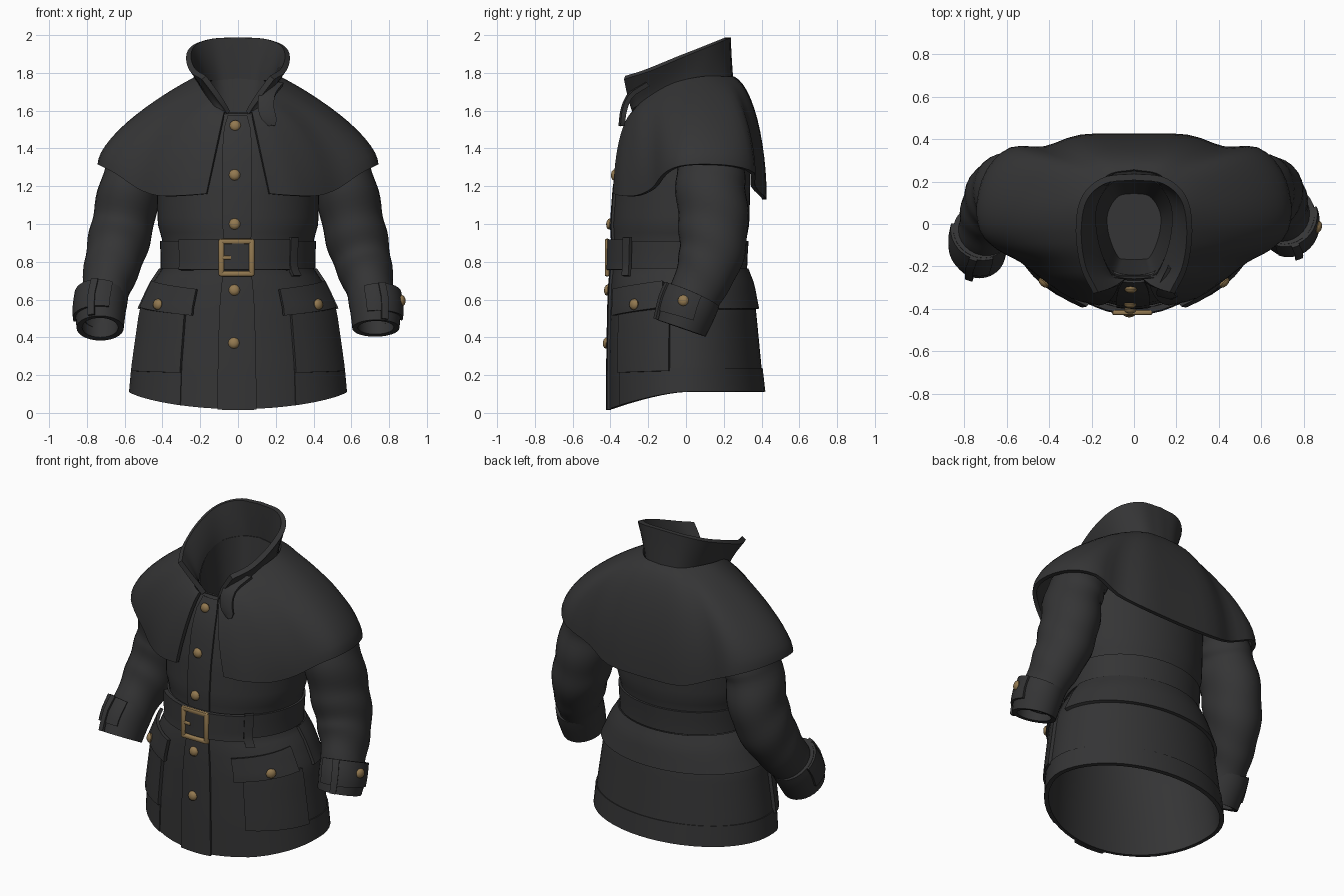
import bpy, bmesh, math
from mathutils import Vector, Matrix

cube = bpy.data.objects.get("Cube")
if cube:
    bpy.data.objects.remove(cube, do_unlink=True)


def material(name, rgb, rough):
    m = bpy.data.materials.new(name)
    m.use_nodes = True
    m.diffuse_color = (*rgb, 1)
    bsdf = m.node_tree.nodes["Principled BSDF"]
    bsdf.inputs["Base Color"].default_value = (*rgb, 1)
    bsdf.inputs["Roughness"].default_value = rough
    return m


CLOTH = material("charcoal cloth", (.035, .035, .036), .9)
BRASS = material("aged brass", (.29, .19, .08), .6)


def finish(name, bm, mat, mods=()):
    """Turn a bmesh into a smooth-shaded object with its modifiers applied."""
    bmesh.ops.recalc_face_normals(bm, faces=bm.faces)
    me = bpy.data.meshes.new(name)
    bm.to_mesh(me)
    bm.free()
    me.materials.append(mat)
    ob = bpy.data.objects.new(name, me)
    bpy.context.collection.objects.link(ob)
    bpy.ops.object.select_all(action='DESELECT')
    ob.select_set(True)
    bpy.context.view_layer.objects.active = ob
    for kind, settings in mods:
        mod = ob.modifiers.new(kind, kind)
        for key, value in settings.items():
            setattr(mod, key, value)
        bpy.ops.object.modifier_apply(modifier=mod.name)
    bpy.ops.object.shade_smooth_by_angle(angle=math.radians(45))


def sheet(name, rows, closed=False, cap=False, thick=.02):
    """Skin rows of points and give the sheet a thickness."""
    bm = bmesh.new()
    vs = [[bm.verts.new(p) for p in row] for row in rows]
    n = len(rows[0])
    for lo, hi in zip(vs, vs[1:]):
        for i in range(n if closed else n - 1):
            j = (i + 1) % n
            bm.faces.new((lo[i], lo[j], hi[j], hi[i]))
    if cap:
        bm.faces.new(vs[-1])
    finish(name, bm, CLOTH, [('SOLIDIFY', dict(thickness=thick, offset=0))])


def spline(pts, n):
    """Resample a few points into n points along a smooth curve."""
    pts = [Vector(p) for p in pts]
    ext = [2 * pts[0] - pts[1]] + pts + [2 * pts[-1] - pts[-2]]
    out = []
    for k in range(n):
        s = k / (n - 1) * (len(pts) - 1)
        i = min(int(s), len(pts) - 2)
        t = s - i
        a, b, c, d = ext[i:i + 4]
        out.append(.5 * (2 * b + (c - a) * t + (2 * a - 5 * b + 4 * c - d) * t * t
                         + (3 * b - a - 3 * c + d) * t ** 3))
    return out


def both_sides(half):
    """Extend a right-hand outline that ends on the centre line across it."""
    return half + [Vector((-p.x, p.y, p.z)) for p in reversed(half[:-1])]


def steps(a, b, n):
    return [a + (b - a) * i / n for i in range(n + 1)]


# Body profile: height, half width, front depth, back depth
PROFILE = [(.02, .562, .4, .405), (.24, .55, .4, .39), (.55, .505, .395, .36),
           (.68, .445, .39, .335), (.77, .385, .38, .3), (.92, .392, .375, .31),
           (1.0, .415, .38, .325), (1.2, .42, .365, .33), (1.4, .42, .33, .33),
           (1.5, .38, .295, .31), (1.58, .25, .25, .24)]


def body(a, z, off=0):
    """Point on the coat body at an angle from the front and a height."""
    i = 0
    while i < len(PROFILE) - 2 and z > PROFILE[i + 1][0]:
        i += 1
    lo, hi = PROFILE[i], PROFILE[i + 1]
    t = (z - lo[0]) / (hi[0] - lo[0])
    _, hx, front, back = (p + (q - p) * t for p, q in zip(lo, hi))
    c = math.cos(a)
    depth = (front if c > 0 else back) + off
    rise = max(0, 1 - z / .24) * .1 * (1 - max(c, 0) ** 1.5)
    return Vector(((hx + off) * math.sin(a), -depth * c, z + rise))


def patch(name, a0, a1, z0, z1, off, thick, skew=0, nz=6):
    na = max(4, int(abs(a1 - a0) / .12))
    rows = [[body(a, z + skew * (abs(a) - abs(a0)), off) for a in steps(a0, a1, na)]
            for z in steps(z0, z1, nz)]
    sheet(name, rows, thick=thick)


# Coat body and layered skirt
TURN = [math.tau * i / 56 for i in range(56)]
sheet("coat_body", [[body(a, z) for a in TURN] for z in steps(.02, 1.58, 40)], closed=True)
patch("hem_band", .56, math.tau - .56, .02, .235, .008, .016)
patch("back_skirt_flap", 1.6, math.tau - 1.6, .55, .76, .018, .02)
patch("button_placket", -.19, .17, .015, 1.57, .012, .022, nz=24)

# Belt, overlapping front strap and loop
sheet("belt", [[body(a, z, .01) for a in TURN] for z in steps(.765, .91, 3)],
      closed=True, thick=.024)
patch("belt_front", -.8, .68, .757, .918, .036, .026)
patch("belt_loop", .68, .8, .725, .93, .045, .02)


def box(name, centre, size, bevel):
    bm = bmesh.new()
    bmesh.ops.create_cube(bm, size=1)
    bmesh.ops.transform(bm, matrix=Matrix.Translation(centre) @ Matrix.Diagonal((*size, 1)),
                        verts=bm.verts)
    finish(name, bm, BRASS, [('BEVEL', dict(width=bevel, segments=2))])


# Buckle frame and prong
for s in (-1, 1):
    box("buckle_side", (-.008 + s * .08, -.417, .822), (.03, .026, .198), .01)
    box("buckle_rail", (-.008, -.417, .822 + s * .086), (.18, .026, .028), .01)
box("buckle_prong", (-.06, -.42, .822), (.05, .018, .02), .006)


def button(name, at, normal, r=.03):
    bm = bmesh.new()
    bmesh.ops.create_uvsphere(bm, u_segments=12, v_segments=6, radius=r)
    turn = Vector(normal).to_track_quat('Z', 'Y').to_matrix().to_4x4()
    bmesh.ops.transform(bm, matrix=Matrix.Translation(at) @ turn
                        @ Matrix.Diagonal((1, 1, .6, 1)), verts=bm.verts)
    finish(name, bm, BRASS)


for z in (.37, .65, 1.0, 1.26, 1.52):
    button("front_button", body(-.04, z, .025), (0, -1, .1))

# Pockets with flaps
for s in (-1, 1):
    patch("pocket", s * .56, s * 1.36, .21, .56, .014, .03)
    patch("pocket_flap", s * .46, s * 1.28, .515, .655, .034, .02, skew=.05)
    button("pocket_button", body(s * .9, .575, .05), (s * .7, -.7, .1), .03)


# Sleeves: centre, width and depth radius along the arm
ARM = [((.44, .1, 1.42), .12, .14), ((.52, .13, 1.32), .14, .165),
       ((.57, .13, 1.2), .15, .175), ((.61, .145, 1.0), .155, .175),
       ((.655, .13, .82), .145, .16), ((.695, .07, .67), .12, .135),
       ((.725, .0, .5), .105, .115)]
CUFF = [((.72, .04, .62), .118, .133), ((.728, .012, .555), .12, .135),
        ((.73, -.025, .45), .11, .122)]


def place(p, side):
    x, y, z = p
    return Vector((side * x, y - (.2 * max(0, 1 - z) if side < 0 else 0), z))


def tube(name, stations, side, a0=0, a1=math.tau, off=0, thick=.02, folds=0, n=40):
    closed = a1 - a0 > 6.2
    pts = spline([place(p, side) for p, _, _ in stations], n)
    radii = spline([(w, d, 0) for _, w, d in stations], n)
    rows = []
    for i, (p, r) in enumerate(zip(pts, radii)):
        along = (pts[min(i + 1, n - 1)] - pts[max(i - 1, 0)]).normalized()
        out = Vector((0, 1, 0)).cross(along).normalized()
        if out.x * side < 0:
            out.negate()
        fore = along.cross(out)
        if fore.y > 0:
            fore.negate()
        row = []
        for a in (steps(a0, a1, 28)[:-1] if closed else steps(a0, a1, 12)):
            k = off + folds * math.sin(i * .9 + 2 * math.sin(a))
            row.append(p + out * (r.x + k) * math.cos(a) + fore * (r.y + k) * math.sin(a))
        rows.append(row)
    sheet(name, rows, closed=closed, thick=thick)


for s, word in ((1, "left"), (-1, "right")):
    tube(word + "_sleeve", ARM, s, folds=.004)
    tube(word + "_cuff", CUFF, s, thick=.03, n=6)
    strap = [CUFF[0], CUFF[1], ((.73, -.005, .5), .117, .13)]
    tube(word + "_cuff_strap", strap, s, -.3, 1.9, .02, .016, n=5)
    tube(word + "_cuff_loop", CUFF, s, 1.1, 1.35, .03, .016, n=5)
button("cuff_button", (.868, -.015, .595), (1, -.3, .1), .03)

# Shoulder cape: neck line swept out over the shoulders to the lower edge
neck = spline([(.07, -.25, 1.6), (.13, -.22, 1.65), (.2, -.08, 1.73), (.22, .08, 1.77),
               (.13, .22, 1.77), (0, .25, 1.77)], 34)
edge = spline([(.165, -.372, 1.16), (.29, -.34, 1.15), (.42, -.255, 1.15),
               (.53, -.17, 1.19), (.64, -.11, 1.265), (.715, -.03, 1.305),
               (.73, .1, 1.315), (.685, .25, 1.305), (.58, .35, 1.27),
               (.42, .355, 1.2), (.25, .41, 1.14), (0, .415, 1.13)], 34)
cape = []
for t in steps(0, math.pi / 2, 12):
    row = []
    for p, q in zip(neck, edge):
        slope = .56 * min(1, abs(q.x) / .7) ** 2
        if q.y > 0:
            slope = max(slope, .12)
        h = math.sin(t)
        v = (1 - slope) * (1 - math.cos(t)) + slope * h
        straight = max(0, 1 - abs(q.x - .165) / .25) if q.y < 0 else 0
        across = h + (v - h) * straight
        row.append(Vector((p.x + (q.x - p.x) * across, p.y + (q.y - p.y) * h,
                           p.z + (q.z - p.z) * v)))
    cape.append(both_sides(row))
sheet("shoulder_cape", cape, thick=.024)

# Standing collar, open and flared at the front
base = spline([(.05, -.27, 1.59), (.115, -.25, 1.63), (.18, -.09, 1.71), (.19, .08, 1.75),
               (.115, .21, 1.76), (0, .235, 1.77)], 24)
top = spline([(.18, -.325, 1.775), (.24, -.2, 1.815), (.262, -.03, 1.885),
              (.235, .12, 1.945), (.14, .205, 1.98), (0, .222, 1.988)], 24)
collar = []
for t in steps(0, 1, 6):
    flare = t + .1 * math.sin(math.pi * t)
    collar.append(both_sides([Vector((p.x + (q.x - p.x) * t ** 1.1,
                                      p.y + (q.y - p.y) * flare,
                                      p.z + (q.z - p.z) * t)) for p, q in zip(base, top)]))
sheet("collar", collar, thick=.03)

# Lining that narrows down inside the neck
sheet("neck_lining", [[Vector((p.x * (.97 - .3 * t), p.y * (.93 - .3 * t),
                               p.z + (1.25 - p.z) * t)) for p in both_sides(base)]
                      for t in steps(0, 1, 6)], closed=True, cap=True, thick=.01)

# Hanging collar tab
tab = spline([(.2, -.21, 1.74), (.155, -.3, 1.68), (.15, -.335, 1.6), (.18, -.345, 1.52)], 9)
widths = [.04] * 7 + [.035, .012]
sheet("collar_tab", [[p + Vector((k * w, abs(k) * .01, 0)) for k in (-1, 0, 1)]
                     for p, w in zip(tab, widths)], thick=.025)
